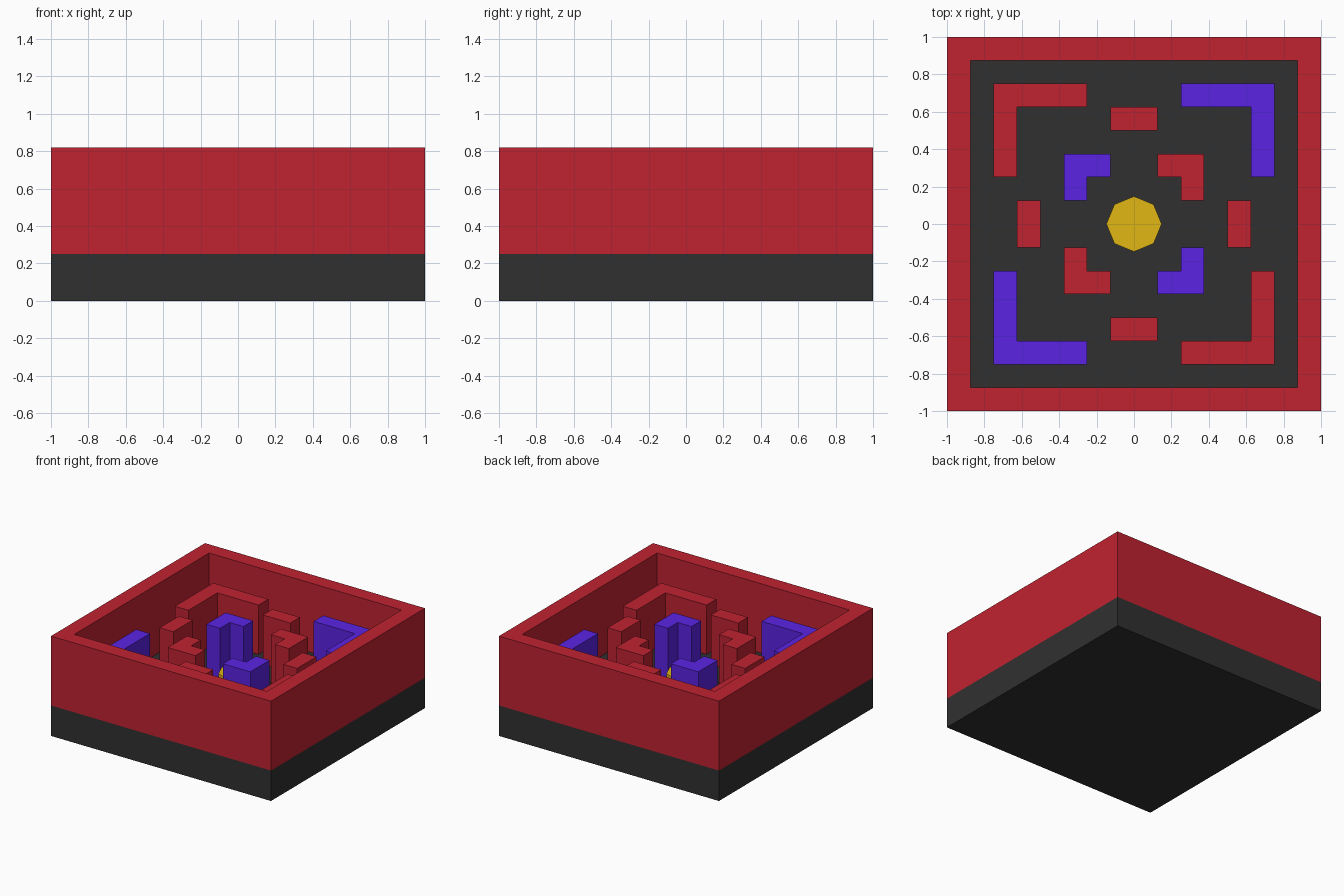
import bpy, bmesh
from mathutils import Matrix, Vector

if "Cube" in bpy.data.objects:
    bpy.data.objects.remove(bpy.data.objects["Cube"])

FLOOR, BLOCK_TOP, WALL_TOP, T = 0.25, 0.655, 0.82, 0.125


def material(name, rgb):
    m = bpy.data.materials.new(name)
    # sRGB 0-255 to linear
    m.diffuse_color = [((c / 255 + 0.055) / 1.055) ** 2.4 for c in rgb] + [1]
    m.use_nodes = True
    m.node_tree.nodes["Principled BSDF"].inputs["Base Color"].default_value = m.diffuse_color
    return m


RED = material("red", (192, 34, 48))
PURPLE = material("purple", (91, 35, 228))
GOLD = material("gold", (226, 183, 20))
DARK = material("charcoal", (48, 48, 48))


def finish(bm, name, mat):
    bmesh.ops.recalc_face_normals(bm, faces=bm.faces)
    me = bpy.data.meshes.new(name)
    bm.to_mesh(me)
    bm.free()
    me.materials.append(mat)
    ob = bpy.data.objects.new(name, me)
    bpy.context.collection.objects.link(ob)
    return ob


def raise_faces(bm, height):
    """Extrude all faces upward into a closed solid."""
    ext = bmesh.ops.extrude_face_region(bm, geom=bm.faces[:], use_keep_orig=True)
    top = [g for g in ext["geom"] if isinstance(g, bmesh.types.BMVert)]
    bmesh.ops.translate(bm, verts=top, vec=(0, 0, height))


def prism(name, outline, z0, z1, mat, turns=0):
    """Extrude a plan outline from z0 to z1, turned by quarter turns."""
    bm = bmesh.new()
    rot = Matrix.Rotation(turns * 1.5707963268, 3, 'Z')
    bm.faces.new([bm.verts.new(rot @ Vector((x, y, z0))) for x, y in outline])
    raise_faces(bm, z1 - z0)
    return finish(bm, name, mat)


def rect(x0, x1, y0, y1):
    return [(x0, y0), (x1, y0), (x1, y1), (x0, y1)]


def corner(a, b):
    """L outline in the +x +y quarter, outer corner at (b, b), arms back to a."""
    return [(b, a), (b, b), (a, b), (a, b - T), (b - T, b - T), (b - T, a)]


# Base slab
prism("base", rect(-1, 1, -1, 1), 0, FLOOR, DARK)

# Outer wall: square ring of four mitred faces, extruded up
bm = bmesh.new()
outer, inner = ([bm.verts.new((x, y, FLOOR)) for x, y in rect(-r, r, -r, r)]
                for r in (1, 1 - T))
for i in range(4):
    j = (i + 1) % 4
    bm.faces.new((outer[i], outer[j], inner[j], inner[i]))
raise_faces(bm, WALL_TOP - FLOOR)
finish(bm, "outer_wall", RED)

# Inner maze walls, repeated every quarter turn with alternating colours
for i in range(4):
    odd = i % 2
    prism(f"large_corner_wall_{i + 1}", corner(0.25, 0.75), FLOOR, BLOCK_TOP,
          RED if odd else PURPLE, i)
    prism(f"small_corner_wall_{i + 1}", corner(0.125, 0.375), FLOOR, BLOCK_TOP,
          PURPLE if odd else RED, i)
    prism(f"short_wall_{i + 1}", rect(0.5, 0.625, -0.125, 0.125), FLOOR, BLOCK_TOP, RED, i)

# Central eight-sided pedestal
bm = bmesh.new()
bmesh.ops.create_cone(bm, cap_ends=True, segments=8, radius1=0.148, radius2=0.148,
                      depth=0.16, matrix=Matrix.Translation((0, 0, FLOOR + 0.08)))
finish(bm, "centre_pedestal", GOLD)
